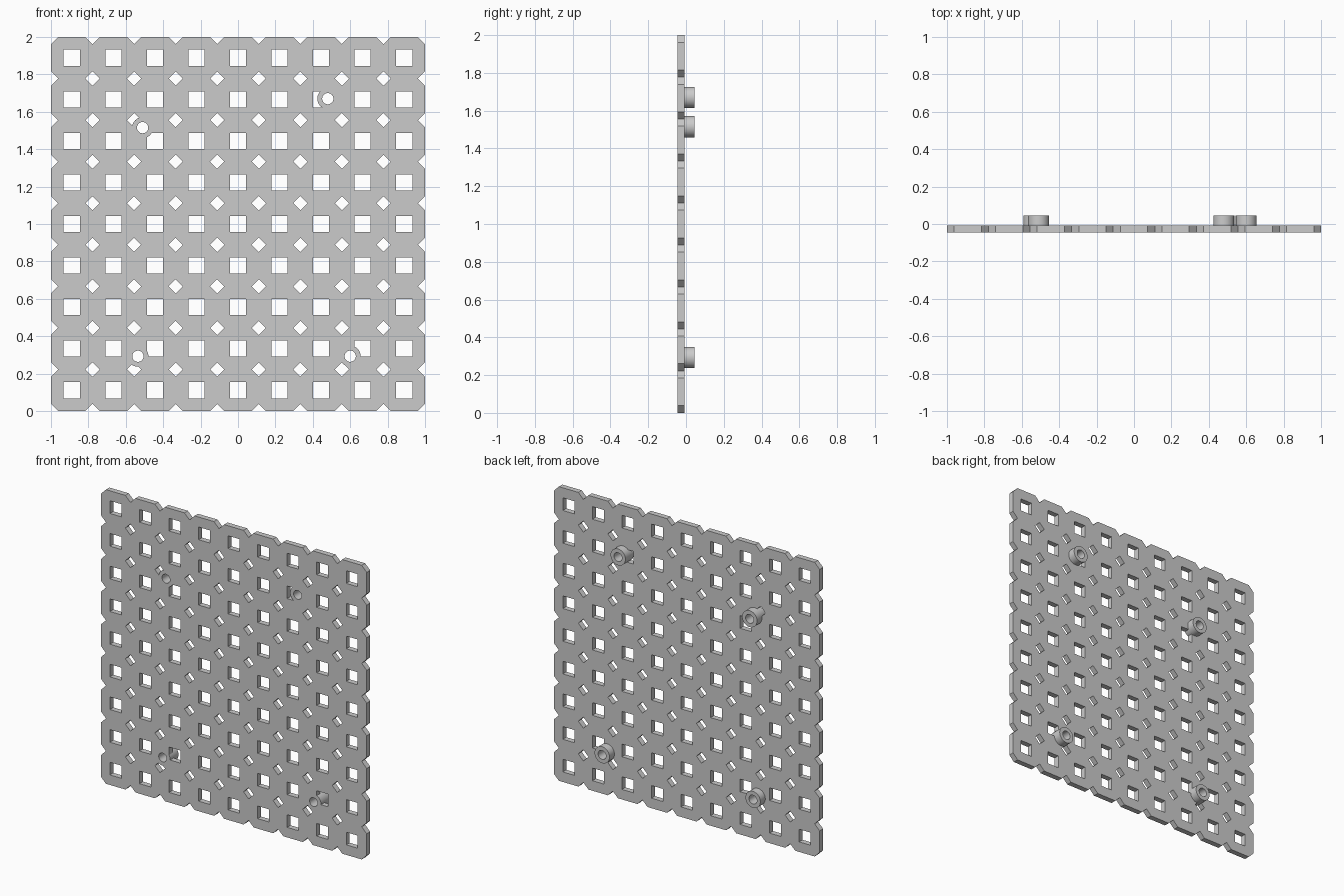
import bpy, bmesh
from math import pi, sqrt
from mathutils import Matrix, Vector

default = bpy.data.objects.get("Cube")
if default:
    bpy.data.objects.remove(default, do_unlink=True)

CELLS = 9
PITCH = 2 / CELLS
FRONT, PLATE_BACK, BACK = -0.045, -0.008, 0.045
BOSSES = [(0.48, 1.67), (-0.51, 1.515), (-0.535, 0.293), (0.60, 0.293)]

grey = bpy.data.materials.new("light grey")
grey.use_nodes = True
grey.diffuse_color = (0.6, 0.6, 0.6, 1)
grey.node_tree.nodes["Principled BSDF"].inputs["Base Color"].default_value = (0.6, 0.6, 0.6, 1)


def prisms(name, centres, radius, sides, y0, y1, turn=0):
    """One mesh holding a prism along y at every (x, z) centre."""
    bm = bmesh.new()
    for x, z in centres:
        place = (Matrix.Translation((x, (y0 + y1) / 2, z))
                 @ Matrix.Rotation(pi / 2, 4, "X") @ Matrix.Rotation(turn, 4, "Z"))
        bmesh.ops.create_cone(bm, cap_ends=True, segments=sides, radius1=radius,
                              radius2=radius, depth=y1 - y0, matrix=place)
    mesh = bpy.data.meshes.new(name)
    bm.to_mesh(mesh)
    bm.free()
    mesh.materials.append(grey)
    obj = bpy.data.objects.new(name, mesh)
    bpy.context.collection.objects.link(obj)
    return obj


def combine(target, tool, operation):
    """Apply a boolean and discard the tool."""
    mod = target.modifiers.new(operation.lower(), "BOOLEAN")
    mod.operation, mod.solver, mod.object = operation, "EXACT", tool
    bpy.context.view_layer.objects.active = target
    bpy.ops.object.modifier_apply(modifier=mod.name)
    bpy.data.objects.remove(tool, do_unlink=True)


# Square sheet
plate = prisms("perforated_plate", [(0, 1)], sqrt(2), 4, FRONT, PLATE_BACK, pi / 4)

# Square windows in the cells, diamonds at the cell corners and along the rim
cells = [(-1 + (i + 0.5) * PITCH, (j + 0.5) * PITCH)
         for i in range(CELLS) for j in range(CELLS)]
corners = [(-1 + i * PITCH, j * PITCH)
           for i in range(CELLS + 1) for j in range(CELLS + 1)]
combine(plate, prisms("window_cutter", cells, 0.043 * sqrt(2), 4, -0.1, 0.1, pi / 4), "DIFFERENCE")
combine(plate, prisms("diamond_cutter", corners, 0.038, 4, -0.1, 0.1), "DIFFERENCE")

# Mounting bosses on the back, bored right through
combine(plate, prisms("mounting_bosses", BOSSES, 0.056, 48, FRONT, BACK), "UNION")
combine(plate, prisms("bore_cutter", BOSSES, 0.03, 48, -0.1, 0.1), "DIFFERENCE")

# Smooth the round walls, keep the sheet edges crisp
bpy.ops.object.select_all(action="DESELECT")
plate.select_set(True)
bpy.context.view_layer.objects.active = plate
bpy.ops.object.shade_smooth_by_angle(angle=pi / 6)
